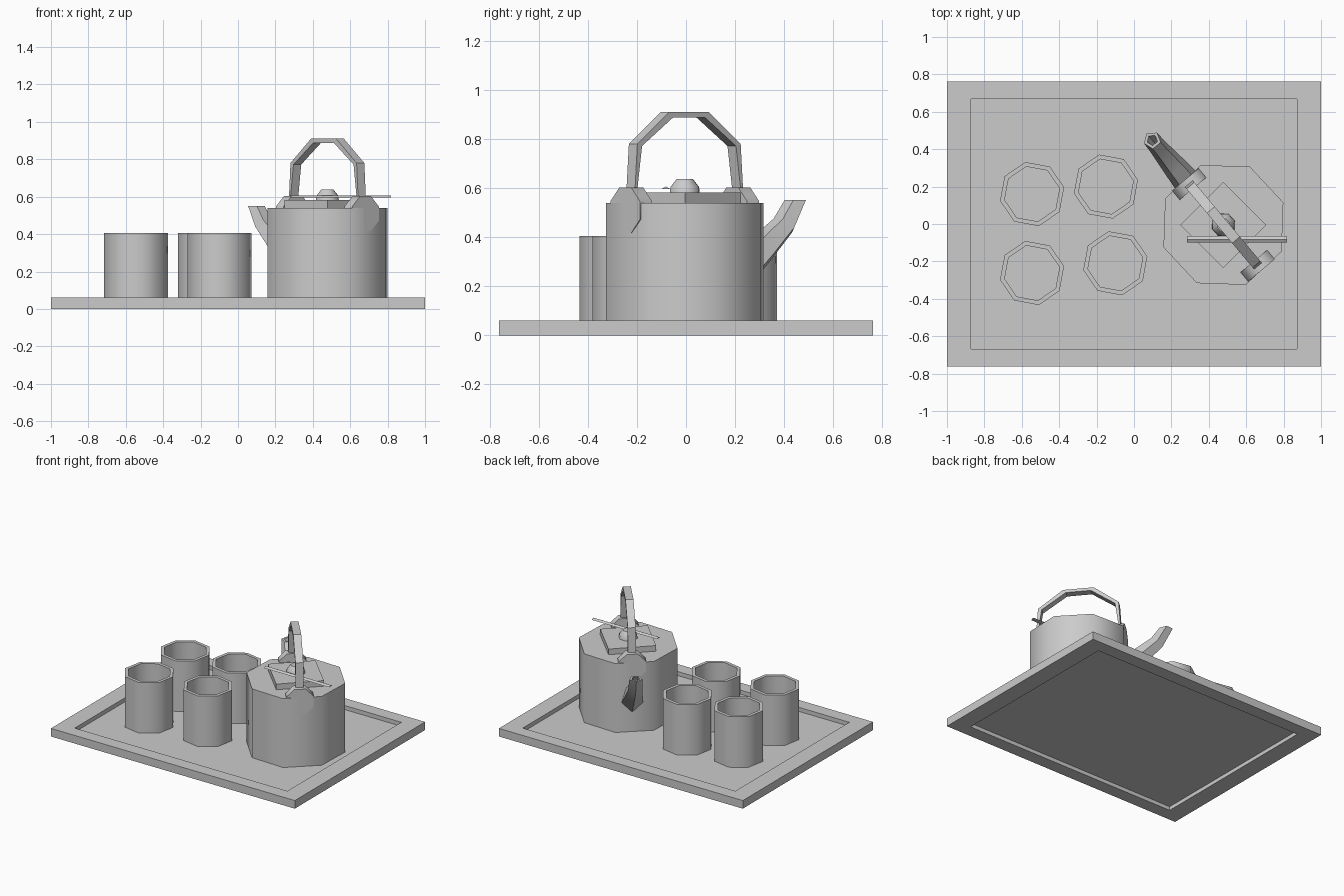
import bpy, bmesh
from math import sin, cos, pi, radians
from mathutils import Vector, Matrix

cube = bpy.data.objects.get("Cube")
if cube:
    bpy.data.objects.remove(cube, do_unlink=True)

GREY = (0.6, 0.6, 0.6, 1)
clay = bpy.data.materials.new("grey_clay")
clay.use_nodes = True
clay.diffuse_color = GREY
clay.node_tree.nodes["Principled BSDF"].inputs["Base Color"].default_value = GREY

FLOOR = 0.03
CENTRE = Vector((0.478, -0.005, 0))
TURN = radians(-50)  # handle and spout share this vertical plane


def finish(name, bm, matrix=Matrix(), smooth=0):
    bmesh.ops.recalc_face_normals(bm, faces=bm.faces)
    mesh = bpy.data.meshes.new(name)
    bm.to_mesh(mesh)
    bm.free()
    mesh.materials.append(clay)
    obj = bpy.data.objects.new(name, mesh)
    bpy.context.collection.objects.link(obj)
    obj.matrix_world = matrix
    if smooth:
        bpy.ops.object.select_all(action='DESELECT')
        obj.select_set(True)
        bpy.context.view_layer.objects.active = obj
        bpy.ops.object.shade_smooth_by_angle(angle=radians(smooth))
    return obj


def skin(rings, cap_start=True, cap_end=True):
    """Bridge rings of points into one surface."""
    bm = bmesh.new()
    loops = [[bm.verts.new(p) for p in ring] for ring in rings]
    n = len(loops[0])
    for a, b in zip(loops, loops[1:]):
        for i in range(n):
            j = (i + 1) % n
            bm.faces.new((a[i], a[j], b[j], b[i]))
    if cap_start:
        bm.faces.new(loops[0])
    if cap_end:
        bm.faces.new(loops[-1])
    return bm


def ring(radius, z, sides=8, start=0.0):
    return [Vector((radius * cos(start + 2 * pi * i / sides),
                    radius * sin(start + 2 * pi * i / sides), z)) for i in range(sides)]


def rectangle(x, y, z):
    return [Vector(p) for p in ((x, y, z), (-x, y, z), (-x, -y, z), (x, -y, z))]


# Tray: a frame around a thin sunken floor, hollow on both sides
outer, inner = (1, 0.763), (0.872, 0.667)
finish("tray_frame", skin([rectangle(*outer, 0), rectangle(*outer, 0.06),
                           rectangle(*inner, 0.06), rectangle(*inner, 0),
                           rectangle(*outer, 0)], False, False))
finish("tray_floor", skin([rectangle(*inner, FLOOR - 0.002), rectangle(*inner, FLOOR)]))

# Cups
for i, (x, y) in enumerate([(-0.545, 0.16), (-0.15, 0.2), (-0.545, -0.262), (-0.1, -0.21)]):
    profile = [(0.175, FLOOR), (0.175, 0.405), (0.15, 0.405), (0.15, 0.06)]
    cup = skin([ring(r, z, start=radians(12)) for r, z in profile])
    finish(f"cup_{i + 1}", cup, Matrix.Translation((x, y, 0)), smooth=50)

# Kettle body, lid and knob
here = Matrix.Translation(CENTRE)
finish("kettle_body", skin([ring(0.342, z, start=radians(20.5)) for z in (FLOOR, 0.54)]),
       here, smooth=50)
finish("lid", skin([ring(0.23, z, 4) for z in (0.54, 0.582)]), here)
finish("lid_knob", skin([ring(r, z, start=radians(20)) for r, z in
                         [(0.065, 0.58), (0.062, 0.605), (0.035, 0.638)]]), here, smooth=50)

# Lugs and handle, laid out along local x
plane = here @ Matrix.Rotation(TURN, 4, 'Z')
for side, name in ((-1, "back_lug"), (1, "front_lug")):
    lug = skin([[(side * 0.285 + dx, p.x, 0.51 + p.y) for p in ring(0.1, 0, start=pi / 8)]
                for dx in (-0.032, 0.032)])
    finish(name, lug, plane, smooth=50)

half = [(0.29, 0.28, 0.56), (0.275, 0.25, 0.78), (0.105, 0.085, 0.91)]
arch = [(o, i, z) for o, i, z in half] + [(-o, -i, z) for o, i, z in reversed(half)]
sections = []
for o, i, z in arch:
    drop = 0.022 if z > 0.9 else 0.008 if z > 0.7 else 0
    sections.append([(o, -0.027, z), (o, 0.027, z), (i, 0.027, z - drop), (i, -0.027, z - drop)])
finish("handle", skin(sections), plane)

# Spout: tapering five-sided tube with an open mouth
stations = [(-0.27, 0.24, 0.08, 50), (-0.41, 0.35, 0.065, 50), (-0.53, 0.45, 0.051, 38),
            (-0.592, 0.551, 0.047, 0), (-0.592, 0.551, 0.029, 0), (-0.54, 0.47, 0.025, 30)]
tube = []
for s, z, r, tilt in stations:
    lean = Matrix.Translation((s, 0, z)) @ Matrix.Rotation(-radians(tilt), 4, 'Y')
    tube.append([lean @ p for p in ring(r, 0, 5, pi)])
finish("spout", skin(tube), plane, smooth=30)

# Thin three-sided stick lying across the lid
finish("stick", skin([[(x, -0.1, 0.597), (x, -0.064, 0.597), (x, -0.082, 0.607)]
                      for x in (0.283, 0.818)]))
